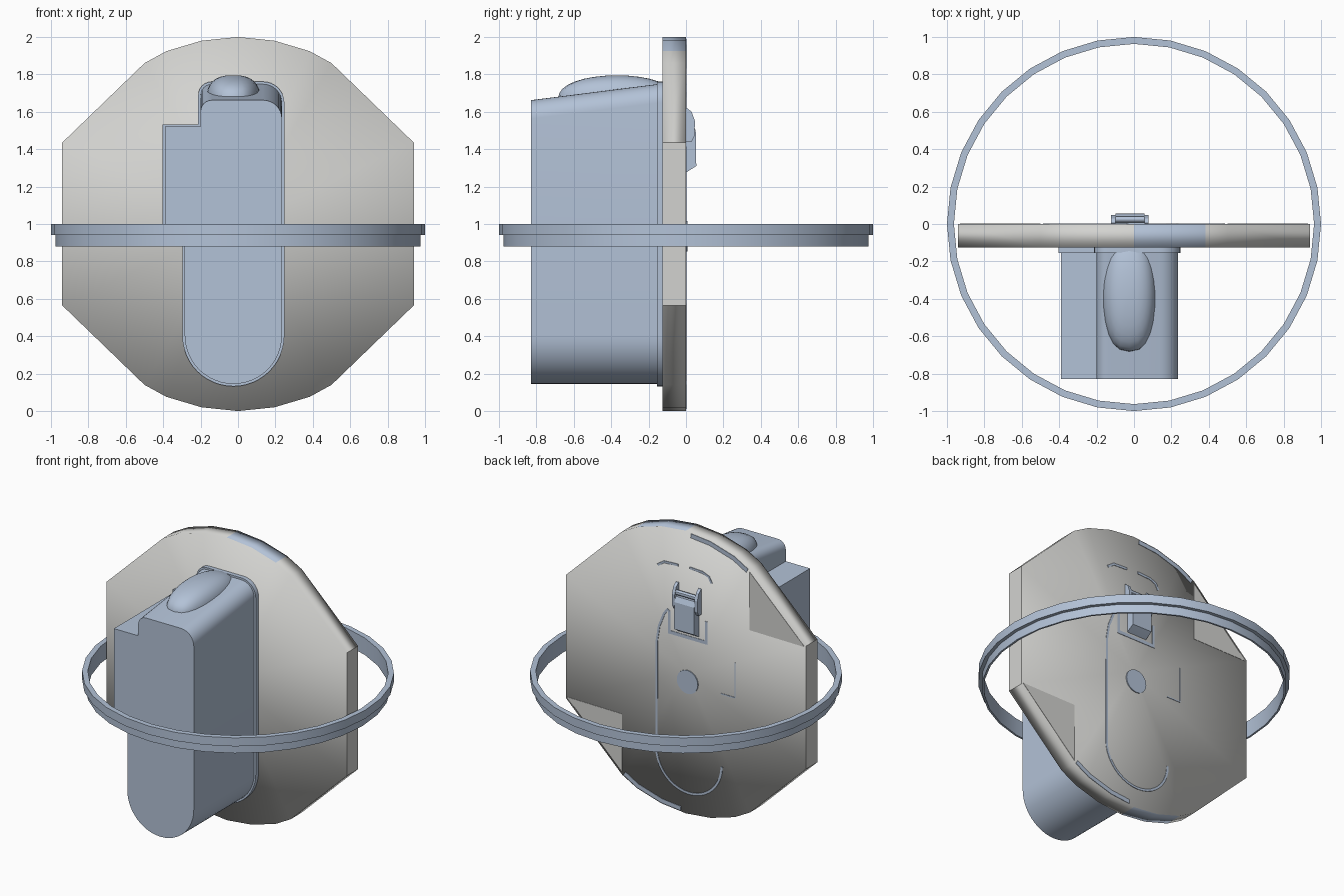
import bpy, bmesh, math
from mathutils import Vector

if "Cube" in bpy.data.objects:
    bpy.data.objects.remove(bpy.data.objects["Cube"])


def material(name, rgb):
    m = bpy.data.materials.new(name)
    m.diffuse_color = (*rgb, 1)
    m.use_nodes = True
    m.node_tree.nodes["Principled BSDF"].inputs["Base Color"].default_value = m.diffuse_color
    return m


GREY = material("light_grey", (0.65, 0.65, 0.63))
BLUE = material("pale_blue", (0.45, 0.54, 0.68))


def finish(name, bm, mats, angle=30):
    bmesh.ops.recalc_face_normals(bm, faces=bm.faces)
    me = bpy.data.meshes.new(name)
    bm.to_mesh(me)
    bm.free()
    ob = bpy.data.objects.new(name, me)
    bpy.context.collection.objects.link(ob)
    for m in mats:
        me.materials.append(m)
    if angle:
        bpy.ops.object.select_all(action='DESELECT')
        ob.select_set(True)
        bpy.context.view_layer.objects.active = ob
        bpy.ops.object.shade_smooth_by_angle(angle=math.radians(angle))
    return ob


def loft(name, loops, mat, angle=30):
    """Skin a list of equal-length 3D loops and cap both ends."""
    bm = bmesh.new()
    rows = [[bm.verts.new(p) for p in lp] for lp in loops]
    n = len(rows[0])
    for a, b in zip(rows, rows[1:]):
        for i in range(n):
            j = (i + 1) % n
            bm.faces.new((a[i], a[j], b[j], b[i]))
    bm.faces.new(rows[0])
    bm.faces.new(rows[-1][::-1])
    return finish(name, bm, [mat], angle)


def at_y(profile, y):
    return [(x, y, z) for x, z in profile]


def at_x(profile, x):
    return [(x, y, z) for y, z in profile]


def arc(cx, cz, r, a0, a1, n):
    return [(cx + r * math.cos(math.radians(a0 + (a1 - a0) * i / n)),
             cz + r * math.sin(math.radians(a0 + (a1 - a0) * i / n))) for i in range(n + 1)]


def strip(name, pts, w=0.016, y=0.003):
    """Thin inlaid line on the back of the plate."""
    left, right = [], []
    for i, p in enumerate(pts):
        a, b = Vector(pts[max(i - 1, 0)]), Vector(pts[min(i + 1, len(pts) - 1)])
        t = (b - a).normalized()
        nrm = Vector((-t.y, t.x)) * w / 2
        left.append(Vector(p) + nrm)
        right.append(Vector(p) - nrm)
    prof = [tuple(v) for v in left + right[::-1]]
    loft(name, [at_y(prof, -0.003), at_y(prof, y)], BLUE, 0)


# horizontal ring: 32 sided, stepped profile
bm = bmesh.new()
N = 32
section = [(1.0, 1.0), (1.0, 0.94), (0.976, 0.94), (0.976, 0.88), (0.963, 0.88), (0.963, 1.0)]
rings = [[bm.verts.new((r * math.sin(2 * math.pi * k / N), r * math.cos(2 * math.pi * k / N), z))
          for r, z in section] for k in range(N)]
for k in range(N):
    a, b = rings[k], rings[(k + 1) % N]
    for i in range(len(section)):
        j = (i + 1) % len(section)
        bm.faces.new((a[i], a[j], b[j], b[i]))
finish("equator_ring", bm, [BLUE], 20)

# upright plate: trimmed disc, softly shaded from faces to rim
q = [(0.94, 0.435), (0.5, 0.86), (0.383, 0.924), (0.195, 0.98), (0, 1.0)]
top = q + [(-x, z) for x, z in q[-2::-1]]
outline = [(x, 1 + z) for x, z in top] + [(-x, 1 - z) for x, z in top]
bm = bmesh.new()
front = [bm.verts.new(p) for p in at_y(outline, -0.125)]
back = [bm.verts.new(p) for p in at_y(outline, 0)]
cf, cb = bm.verts.new((0, -0.125, 1)), bm.verts.new((0, 0, 1))
n = len(outline)
for i in range(n):
    j = (i + 1) % n
    bm.faces.new((front[i], front[j], cf))
    bm.faces.new((back[j], back[i], cb))
    bm.faces.new((front[i], back[i], back[j], front[j]))
plate = finish("round_plate", bm, [GREY, BLUE], 0)
for f in plate.data.polygons:
    c = f.center
    f.use_smooth = abs(f.normal.x) < 0.95
    if abs(f.normal.y) < 0.5 and abs(c.z - 1) > 0.94 and 0.05 < c.x * (c.z - 1) < 0.4:
        f.material_index = 1

# flat corner facets and rim line on the back, rotated copies
for s, tag in ((1, "upper"), (-1, "lower")):
    tri = [(-0.5 * s, 1 + 0.84 * s), (-0.5 * s, 1 + 0.43 * s), (-0.93 * s, 1 + 0.425 * s)]
    loft(f"{tag}_corner_facet", [at_y(tri, -0.002), at_y(tri, 0.002)], GREY, 0)
    strip(f"{tag}_rim_line", [(-0.04 * s, 1 + 0.975 * s), (-0.19 * s, 1 + 0.96 * s),
                              (-0.375 * s, 1 + 0.905 * s), (-0.48 * s, 1 + 0.845 * s)], 0.03)


# deep pod on the front, sloping top, with side block and collar
def pod_profile(top, o=0.0):
    return (arc(0.135, top - 0.1, 0.1 + o, 0, 90, 8)
            + arc(-0.14, top - 0.06, 0.06 + o, 90, 180, 6)
            + [(-0.2 - o, 1.52 + o), (-0.39 - o, 1.52 + o), (-0.39 - o, 0.92 - o), (-0.285 - o, 0.92 - o)]
            + arc(-0.025, 0.405, 0.26 + o, 180, 360, 24))


loft("pod_body", [at_y(pod_profile(1.662), -0.83), at_y(pod_profile(1.748), -0.15)], BLUE)
loft("pod_collar", [at_y(pod_profile(1.748, 0.013), -0.155), at_y(pod_profile(1.748, 0.013), -0.01)], BLUE)

# rounded hump on top of the pod
bm = bmesh.new()
bmesh.ops.create_uvsphere(bm, u_segments=24, v_segments=16, radius=1)
for v in bm.verts:
    x, y, z = v.co
    sx = math.copysign(abs(x) ** 0.75, x)
    v.co = (-0.025 + 0.145 * sx, -0.37 + 0.315 * y, 1.66 + 0.135 * math.copysign(abs(z) ** 0.8, z))
finish("pod_hump", bm, [BLUE], 40)

# inlaid lines on the back following the pod outline
strip("pod_outline_line", [(0.14, 1.41), (0.17, 1.37), (0.21, 1.27), (0.228, 1.16)]
      + arc(-0.025, 0.405, 0.255, 0, -180, 20))
strip("step_line_flat", [(-0.275, 0.92), (-0.385, 0.92)], 0.008)
strip("step_line_upright", [(-0.385, 0.92), (-0.385, 1.17)], 0.006)
strip("top_line_a", [(0.22, 1.70), (0.17, 1.735), (0.06, 1.74)])
strip("top_line_b", [(-0.03, 1.745), (-0.13, 1.74), (-0.18, 1.72), (-0.2, 1.68)])
strip("latch_frame_bottom", [(0.14, 1.25), (-0.17, 1.25)], 0.024)
strip("latch_frame_left", [(0.13, 1.25), (0.13, 1.40)], 0.018)
strip("latch_frame_right", [(-0.16, 1.25), (-0.16, 1.40)], 0.018)

# round button on the back
button = arc(-0.015, 0.935, 0.082, 0, 345, 23)
loft("back_button", [at_y(button, -0.01), at_y(button, 0.007)], BLUE)

# latch on the back: flap, two ears and a pin
flap = [(-0.01, 1.27), (0.0, 1.275), (0.055, 1.31), (0.052, 1.5), (0.035, 1.535), (-0.01, 1.535)]
loft("latch_flap", [at_x(flap, -0.1), at_x(flap, 0.055)], BLUE, 20)
ear = [(-0.01, 1.44), (0.03, 1.44), (0.045, 1.47), (0.048, 1.55), (0.03, 1.6), (0.005, 1.62), (-0.01, 1.62)]
for x in (-0.122, 0.055):
    loft("latch_ear", [at_x(ear, x), at_x(ear, x + 0.022)], BLUE, 20)
pin = arc(0.025, 1.56, 0.017, 0, 330, 11)
loft("latch_pin", [at_x(pin, -0.11), at_x(pin, 0.065)], BLUE)
